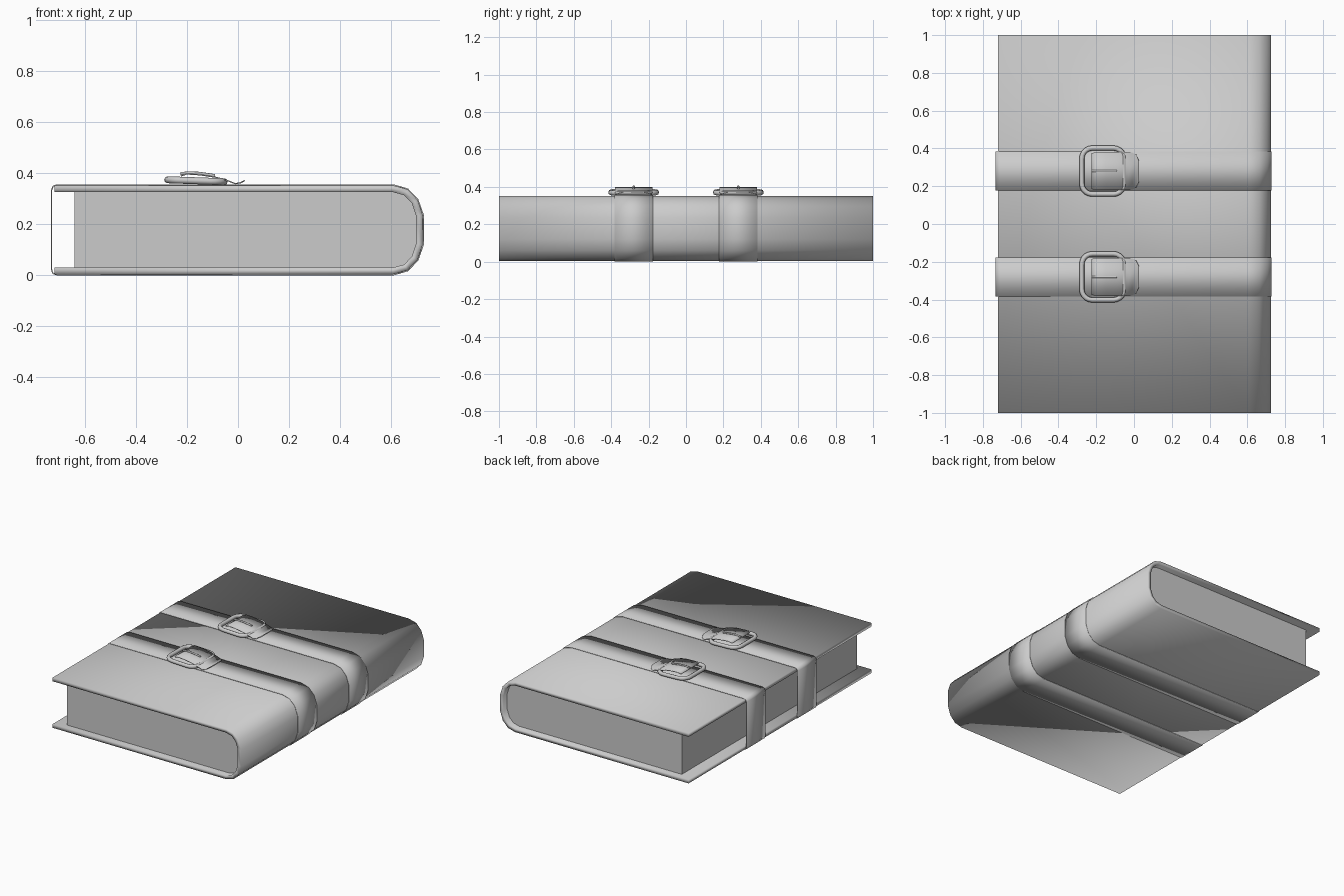
import bpy, bmesh, math
from mathutils import Vector

cube = bpy.data.objects.get("Cube")
if cube:
    bpy.data.objects.remove(cube)

grey = bpy.data.materials.new("plain_grey")
grey.use_nodes = True
grey.diffuse_color = (0.6, 0.6, 0.6, 1)
grey.node_tree.nodes["Principled BSDF"].inputs["Base Color"].default_value = (0.6, 0.6, 0.6, 1)


def smooth(obj, angle=35):
    bpy.ops.object.select_all(action='DESELECT')
    obj.select_set(True)
    bpy.context.view_layer.objects.active = obj
    bpy.ops.object.shade_smooth_by_angle(angle=math.radians(angle))


def finish(name, bm):
    mesh = bpy.data.meshes.new(name)
    bm.to_mesh(mesh)
    bm.free()
    mesh.materials.append(grey)
    obj = bpy.data.objects.new(name, mesh)
    bpy.context.collection.objects.link(obj)
    return obj


def ribbon(name, path, y0, y1, thick, closed=False):
    """Sheet following an x-z path, thickened towards the left of travel."""
    bm = bmesh.new()
    rows = [[bm.verts.new((x, y, z)) for y in (y0, y1)] for x, z in path]
    pairs = list(zip(rows, rows[1:])) + ([(rows[-1], rows[0])] if closed else [])
    for a, b in pairs:
        bm.faces.new((a[0], b[0], b[1], a[1]))
    obj = finish(name, bm)
    solid = obj.modifiers.new("thickness", 'SOLIDIFY')
    solid.thickness, solid.offset, solid.use_even_offset = thick, 1, True
    smooth(obj)
    return obj


def prism(name, path, y0, y1):
    bm = bmesh.new()
    face = bm.faces.new([bm.verts.new((x, y0, z)) for x, z in path])
    ext = bmesh.ops.extrude_face_region(bm, geom=[face])["geom"]
    moved = [v for v in ext if isinstance(v, bmesh.types.BMVert)]
    bmesh.ops.translate(bm, verts=moved, vec=(0, y1 - y0, 0))
    bmesh.ops.recalc_face_normals(bm, faces=bm.faces)
    obj = finish(name, bm)
    smooth(obj)
    return obj


def spine(grow):
    """Rounded spine profile from bottom to top, grown outwards."""
    half = [(0.61, 0.174), (0.665, 0.159), (0.704, 0.118), (0.724, 0.058)]
    mid = 0.1785
    pts = [(x + grow * i / 3, h + grow * (3 - i) / 3) for i, (x, h) in enumerate(half)]
    return [(x, mid - h) for x, h in pts] + [(x, mid + h) for x, h in reversed(pts)]


# Cover and page block
ribbon("cover", [(-0.72, 0.0045)] + spine(0) + [(-0.72, 0.3525)], -1, 1, 0.026)
prism("pages", [(-0.64, 0.0305)] + spine(-0.026) + [(-0.64, 0.3265)], -0.96, 0.96)


def rounded_rect(cx, hx, hy, r, steps=5):
    pts = []
    for k, (sx, sy) in enumerate(((1, 1), (-1, 1), (-1, -1), (1, -1))):
        for i in range(steps + 1):
            a = math.pi / 2 * (k + i / steps)
            pts.append((cx + sx * (hx - r) + r * math.cos(a), sy * (hy - r) + r * math.sin(a)))
    return pts


def tube(name, points, radius, cyclic):
    curve = bpy.data.curves.new(name, 'CURVE')
    curve.dimensions = '3D'
    curve.bevel_depth, curve.bevel_resolution, curve.use_fill_caps = radius, 2, True
    spline = curve.splines.new('POLY')
    spline.points.add(len(points) - 1)
    for p, co in zip(spline.points, points):
        p.co = (*co, 1)
    spline.use_cyclic_u = cyclic
    curve.materials.append(grey)
    obj = bpy.data.objects.new(name, curve)
    bpy.context.collection.objects.link(obj)
    bpy.ops.object.select_all(action='DESELECT')
    obj.select_set(True)
    bpy.context.view_layer.objects.active = obj
    bpy.ops.object.convert(target='MESH')
    smooth(bpy.context.object, 60)


# Tongue of the strap, arching through the buckle and flicking up at its end
TONGUE = [(-0.225, 0.392, 0.095), (-0.20, 0.4, 0.1), (-0.15, 0.397, 0.1), (-0.09, 0.388, 0.1),
          (-0.04, 0.374, 0.1), (-0.01, 0.362, 0.098), (0.01, 0.366, 0.088), (0.025, 0.374, 0.055)]


def tongue(name, y):
    bm = bmesh.new()
    rows = [[bm.verts.new((x, y + s * w, z)) for s in (-1, 1)] for x, z, w in TONGUE]
    for a, b in zip(rows, rows[1:]):
        bm.faces.new((a[0], b[0], b[1], a[1]))
    obj = finish(name, bm)
    solid = obj.modifiers.new("thickness", 'SOLIDIFY')
    solid.thickness, solid.offset = 0.005, -1
    smooth(obj, 50)


# Two straps with buckles
for side, y in (("front", -0.28), ("back", 0.28)):
    loop = [(-0.733, 0.022), (-0.727, 0.006), (-0.71, 0)] + spine(0.0045)
    loop += [(-0.71, 0.357), (-0.727, 0.351), (-0.733, 0.335)]
    ribbon(side + "_strap", loop, y - 0.103, y + 0.103, 0.005, True)
    ring = [(x, y + dy, 0.371 - 0.035 * (x + 0.165))
            for x, dy in rounded_rect(-0.165, 0.111, 0.122, 0.055)]
    tube(side + "_buckle", ring, 0.0135, True)
    tongue(side + "_tongue", y)
    tube(side + "_prong", [(-0.225, y, 0.399), (-0.19, y, 0.402), (-0.15, y, 0.4), (-0.09, y, 0.391)],
         0.006, False)
